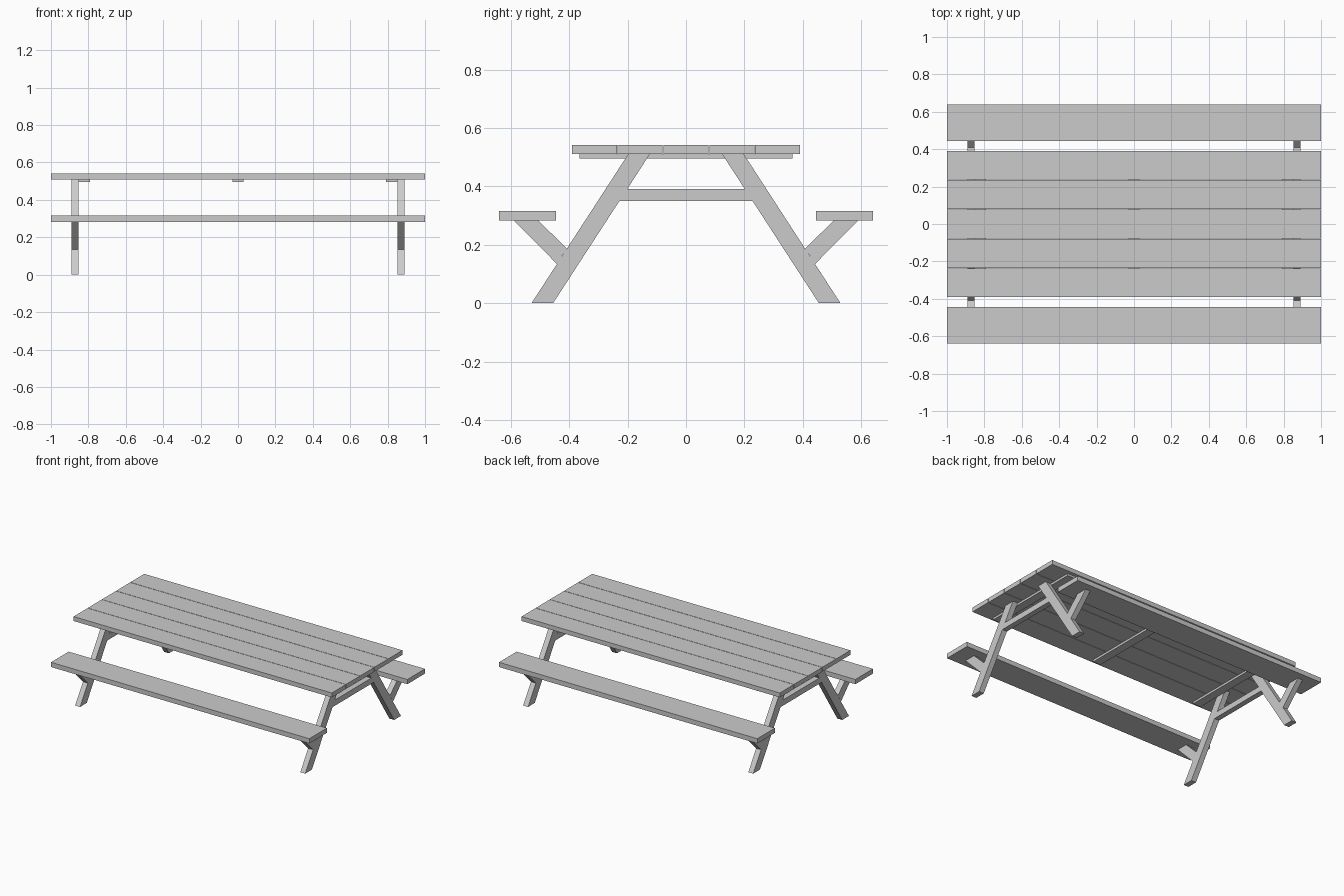
import bpy

if "Cube" in bpy.data.objects:
    bpy.data.objects.remove(bpy.data.objects["Cube"])

def prism(name, profile, x0, x1):
    """Extrude a (y, z) outline along x."""
    n = len(profile)
    verts = [(x, y, z) for x in (x0, x1) for y, z in profile]
    faces = [tuple(range(n))[::-1], tuple(range(n, 2 * n))]
    faces += [(i, (i + 1) % n, (i + 1) % n + n, i + n) for i in range(n)]
    area = sum(profile[i][0] * profile[(i + 1) % n][1]
               - profile[(i + 1) % n][0] * profile[i][1] for i in range(n))
    if area < 0:  # keep normals outward for mirrored outlines
        faces = [f[::-1] for f in faces]
    mesh = bpy.data.meshes.new(name)
    mesh.from_pydata(verts, [], faces)
    obj = bpy.data.objects.new(name, mesh)
    bpy.context.collection.objects.link(obj)
    return obj

def board(name, x0, x1, y0, y1, z0, z1):
    return prism(name, [(y0, z0), (y1, z0), (y1, z1), (y0, z1)], x0, x1)

# Tabletop planks with narrow gaps
PITCH, WIDTH = 0.157, 0.154
for i in range(5):
    y = (i - 2) * PITCH
    board("table_plank", -1, 1, y - WIDTH / 2, y + WIDTH / 2, 0.51, 0.541)

# Cleats under the tabletop
for x in (-0.822, 0, 0.822):
    board("cleat", x - 0.03, x + 0.03, -0.365, 0.365, 0.495, 0.51)

# Seats
for s in (-1, 1):
    y0, y1 = sorted((s * 0.445, s * 0.64))
    board("seat", -1, 1, y0, y1, 0.283, 0.316)

# End frames: sloping legs, seat braces and a crossbar
leg = [(0.455, 0), (0.529, 0), (0.198, 0.51), (0.124, 0.51)]
brace = [(0.442, 0.134), (0.589, 0.283), (0.506, 0.283), (0.408, 0.187)]
crossbar = [(-0.228, 0.35), (0.228, 0.35), (0.202, 0.39), (-0.202, 0.39)]
for x in (-0.872, 0.872):
    x0, x1 = x - 0.019, x + 0.019
    for s in (-1, 1):
        prism("leg", [(s * y, z) for y, z in leg], x0, x1)
        prism("seat_brace", [(s * y, z) for y, z in brace], x0, x1)
    prism("crossbar", crossbar, x0, x1)
